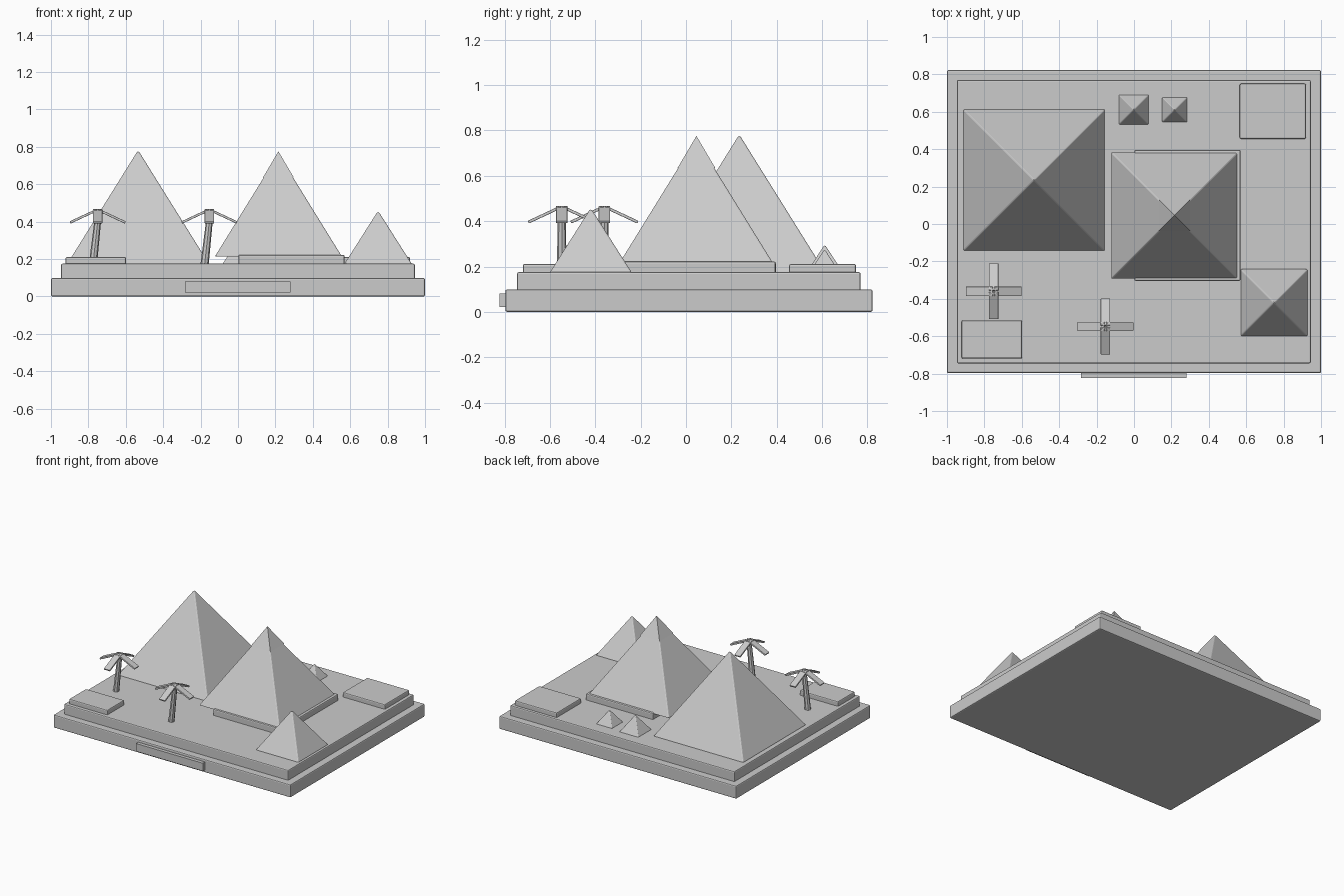
import bpy, bmesh, math
from mathutils import Matrix, Vector

if "Cube" in bpy.data.objects:
    bpy.data.objects.remove(bpy.data.objects["Cube"])

grey = bpy.data.materials.new("plain grey")
grey.diffuse_color = (0.6, 0.6, 0.6, 1)
grey.use_nodes = True
grey.node_tree.nodes["Principled BSDF"].inputs["Base Color"].default_value = grey.diffuse_color


def finish(name, bm, bevel=0.0):
    me = bpy.data.meshes.new(name)
    bmesh.ops.recalc_face_normals(bm, faces=bm.faces)
    bm.to_mesh(me)
    bm.free()
    me.materials.append(grey)
    ob = bpy.data.objects.new(name, me)
    bpy.context.collection.objects.link(ob)
    if bevel:
        mod = ob.modifiers.new("bevel", "BEVEL")
        mod.width = bevel
        mod.segments = 2
        mod.limit_method = "ANGLE"
    return ob


def box(name, x0, x1, y0, y1, z0, z1, bevel=0.008):
    bm = bmesh.new()
    bmesh.ops.create_cube(bm, size=1)
    for v in bm.verts:
        v.co = Vector(((x0 + x1) / 2 + v.co.x * (x1 - x0),
                       (y0 + y1) / 2 + v.co.y * (y1 - y0),
                       (z0 + z1) / 2 + v.co.z * (z1 - z0)))
    return finish(name, bm, bevel)


def pyramid(name, x, y, half, z0, z1, bevel=0.006):
    bm = bmesh.new()
    base = [bm.verts.new((x + sx * half, y + sy * half, z0))
            for sx, sy in ((-1, -1), (1, -1), (1, 1), (-1, 1))]
    tip = bm.verts.new((x, y, z1))
    bm.faces.new(base)
    for i in range(4):
        bm.faces.new((base[i], base[(i + 1) % 4], tip))
    return finish(name, bm, bevel)


# Stepped base and front plaque
box("base_lower", -1, 1, -0.797, 0.823, 0, 0.099)
box("base_upper", -0.947, 0.945, -0.745, 0.77, 0.09, 0.175)
box("front_plaque", -0.283, 0.28, -0.823, -0.78, 0.021, 0.081, 0)

# Raised slabs
box("slab_front_left", -0.922, -0.598, -0.72, -0.515, 0.165, 0.211)
box("slab_back_right", 0.565, 0.92, 0.455, 0.75, 0.165, 0.211)
box("middle_pyramid_platform", 0.002, 0.57, -0.304, 0.396, 0.165, 0.222)

# Pyramids
pyramid("large_pyramid", -0.534, 0.235, 0.38, 0.173, 0.782)
pyramid("middle_pyramid", 0.216, 0.045, 0.34, 0.213, 0.763)
pyramid("middle_pyramid_cap", 0.216, 0.046, 0.083, 0.635, 0.776, 0)
pyramid("small_pyramid", 0.749, -0.42, 0.181, 0.173, 0.458)
pyramid("tiny_pyramid_left", -0.002, 0.612, 0.081, 0.173, 0.297, 0.004)
pyramid("tiny_pyramid_right", 0.217, 0.611, 0.068, 0.173, 0.277, 0.004)


# Palm trees: leaning trunk and four drooping fronds
def palm(label, x, y):
    bm = bmesh.new()
    m = Matrix.Translation((x - 0.01, y, 0.313)) @ Matrix.Rotation(0.11, 4, "Y")
    bmesh.ops.create_cone(bm, cap_ends=True, segments=8, radius1=0.022,
                          radius2=0.017, depth=0.29, matrix=m)
    finish(label + "_trunk", bm)
    for i in range(4):
        bm = bmesh.new()
        m = (Matrix.Translation((x, y, 0.429))
             @ Matrix.Rotation(i * math.pi / 2, 4, "Z")
             @ Matrix.Translation((0.076, 0, 0))
             @ Matrix.Rotation(math.radians(25), 4, "Y")
             @ Matrix.Diagonal((0.158, 0.05, 0.013, 1)))
        bmesh.ops.create_cube(bm, size=1, matrix=m)
        finish(f"{label}_frond_{i + 1}", bm, 0.003)


palm("palm_left", -0.75, -0.36)
palm("palm_centre", -0.153, -0.548)
